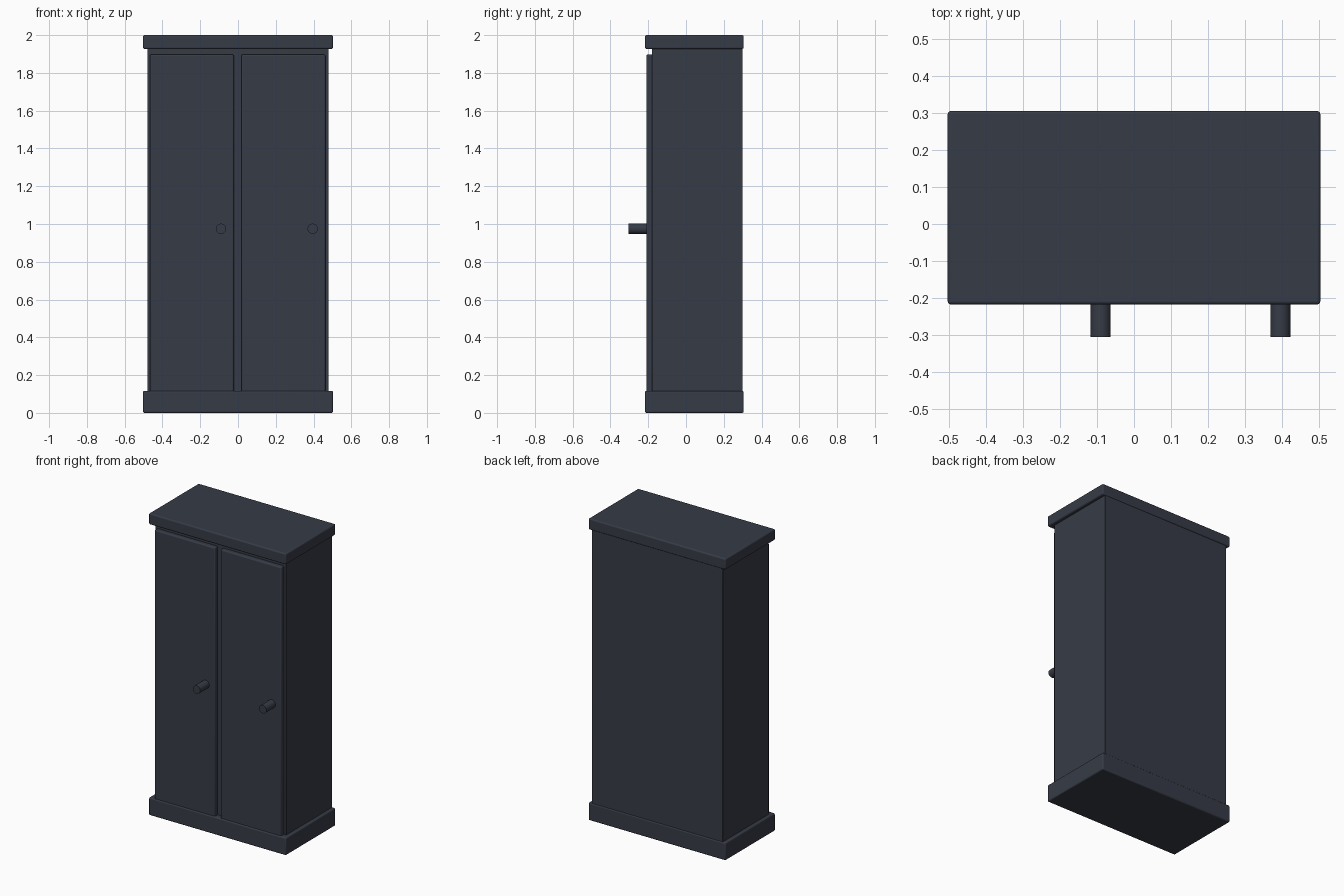
import bpy
import math

cube = bpy.data.objects.get("Cube")
if cube:
    bpy.data.objects.remove(cube, do_unlink=True)

paint = bpy.data.materials.new("dark slate paint")
paint.use_nodes = True
colour = (0.037, 0.044, 0.062, 1)
paint.diffuse_color = colour
paint.node_tree.nodes["Principled BSDF"].inputs["Base Color"].default_value = colour


def finish(obj, name, bevel=0.0):
    obj.name = name
    obj.data.materials.append(paint)
    if bevel:
        mod = obj.modifiers.new("soft edges", 'BEVEL')
        mod.width = bevel
        mod.segments = 3
    bpy.ops.object.shade_smooth_by_angle(angle=math.radians(35))


def box(name, x, y, z, bevel):
    """Box spanning the (low, high) range on each axis."""
    spans = (x, y, z)
    bpy.ops.mesh.primitive_cube_add(size=1, location=[(a + b) / 2 for a, b in spans])
    obj = bpy.context.object
    obj.scale = [b - a for a, b in spans]
    bpy.ops.object.transform_apply(location=False, rotation=False, scale=True)
    finish(obj, name, bevel)


# Carcass with overhanging plinth and cornice, nearly flush at the back
box("cabinet_body", (-0.48, 0.48), (-0.18, 0.30), (0.06, 1.96), 0.004)
box("plinth", (-0.503, 0.503), (-0.217, 0.305), (0.0, 0.117), 0.008)
box("cornice", (-0.503, 0.503), (-0.217, 0.305), (1.927, 2.0), 0.008)

# Doors, each with a round peg handle near its left edge
for side, low, high, knob_x in (("right", -0.467, -0.022, -0.09),
                                ("left", 0.018, 0.463, 0.395)):
    box(side + "_door", (low, high), (-0.21, -0.175), (0.10, 1.897), 0.008)
    bpy.ops.mesh.primitive_cylinder_add(vertices=32, radius=0.027, depth=0.115,
                                        location=(knob_x, -0.2475, 0.975),
                                        rotation=(math.pi / 2, 0, 0))
    finish(bpy.context.object, side + "_handle")
